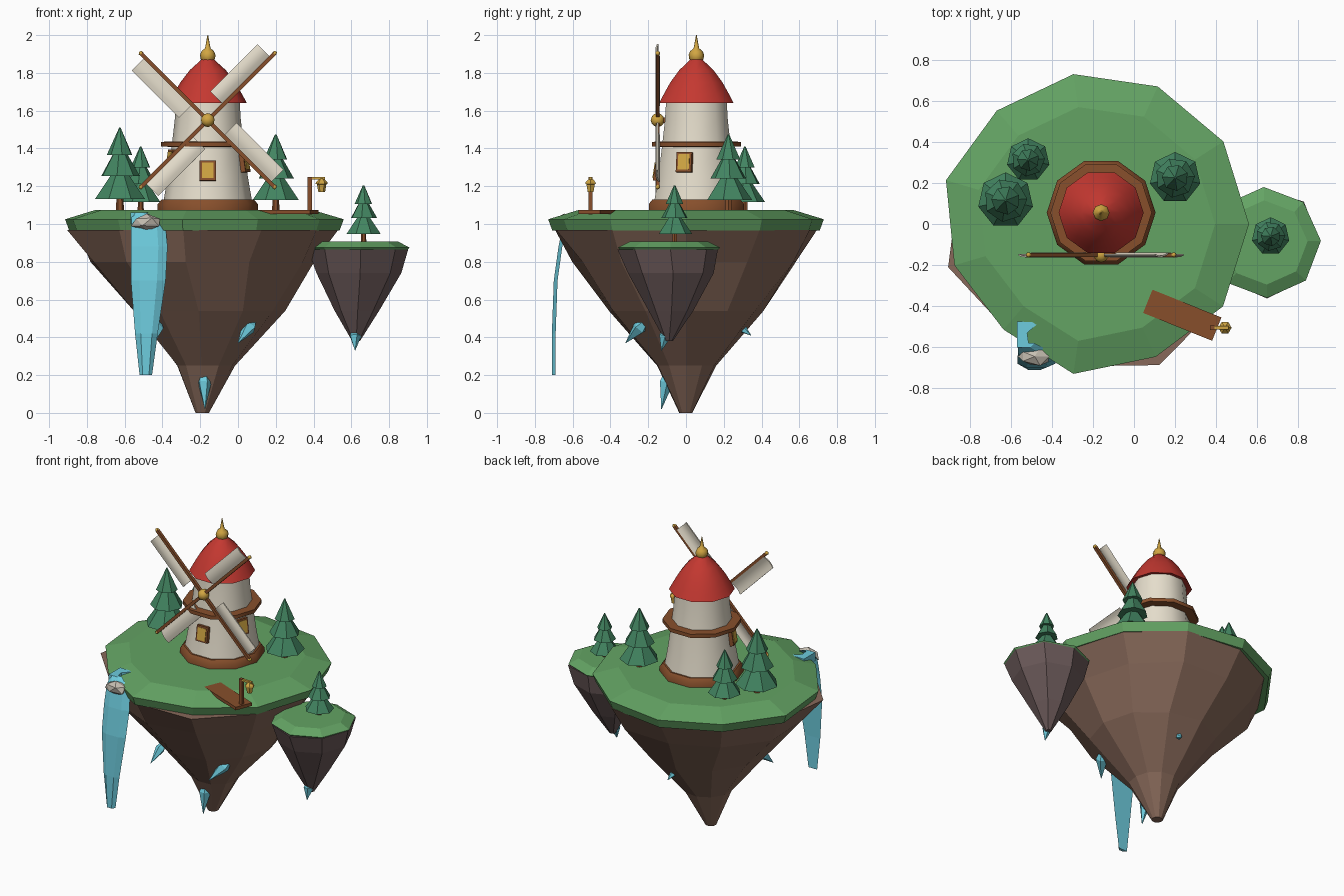
import bpy, bmesh, math, random
from mathutils import Vector, Matrix

random.seed(4)
if "Cube" in bpy.data.objects:
    bpy.data.objects.remove(bpy.data.objects["Cube"])


def material(name, *srgb):
    lin = [c / 12.92 if c <= 0.04 else ((c + 0.055) / 1.055) ** 2.4 for c in srgb]
    m = bpy.data.materials.new(name)
    m.use_nodes = True
    m.diffuse_color = (*lin, 1)
    bsdf = next(n for n in m.node_tree.nodes if n.type == 'BSDF_PRINCIPLED')
    bsdf.inputs["Base Color"].default_value = (*lin, 1)
    return m


GRASS = material("grass green", .39, .64, .39)
ROCK = material("brown rock", .53, .41, .35)
DARK = material("dark rock", .42, .35, .35)
WOOD = material("wood brown", .53, .31, .17)
CREAM = material("cream", .90, .87, .80)
RED = material("roof red", .77, .22, .19)
GOLD = material("gold", .82, .65, .26)
PINE = material("pine green", .26, .52, .38)
WATER = material("water cyan", .43, .80, .87)
STONE = material("pale stone", .78, .75, .70)


def finish(name, bm, mat, smooth=0):
    bmesh.ops.recalc_face_normals(bm, faces=bm.faces)
    mesh = bpy.data.meshes.new(name)
    bm.to_mesh(mesh)
    bm.free()
    mesh.materials.append(mat)
    ob = bpy.data.objects.new(name, mesh)
    bpy.context.collection.objects.link(ob)
    if smooth:
        bpy.ops.object.select_all(action='DESELECT')
        ob.select_set(True)
        bpy.context.view_layer.objects.active = ob
        bpy.ops.object.shade_smooth_by_angle(angle=math.radians(smooth))
    return ob


def loft(name, rings, mat, smooth=0):
    """Skin a stack of equal-sized point rings and cap both ends."""
    bm = bmesh.new()
    rows = [[bm.verts.new(p) for p in ring] for ring in rings]
    n = len(rows[0])
    for a, b in zip(rows, rows[1:]):
        for i in range(n):
            j = (i + 1) % n
            bm.faces.new((a[i], a[j], b[j], b[i]))
    bm.faces.new(rows[0])
    bm.faces.new(rows[-1])
    return finish(name, bm, mat, smooth)


def ring(centre, z, radius, n, radii=None, jitter=0, turn=0):
    pts = []
    for i in range(n):
        a = 2 * math.pi * i / n + turn
        r = radius * (radii[i] if radii else 1) * (1 + random.uniform(-jitter, jitter))
        pts.append(Vector((centre[0] + r * math.cos(a), centre[1] + r * math.sin(a), z)))
    return pts


def lathe(name, centre, profile, n, mat, smooth=0, turn=0):
    return loft(name, [ring(centre, z, r, n, turn=turn) for r, z in profile], mat, smooth)


def box(name, size, mat, matrix):
    bm = bmesh.new()
    bmesh.ops.create_cube(bm, size=1, matrix=matrix @ Matrix.Diagonal((*size, 1)))
    return finish(name, bm, mat)


def ball(name, pos, r, mat, scale=(1, 1, 1), smooth=0, div=2, jitter=0):
    bm = bmesh.new()
    bmesh.ops.create_icosphere(bm, subdivisions=div, radius=r)
    for v in bm.verts:
        v.co *= 1 + random.uniform(-jitter, jitter)
    bmesh.ops.transform(bm, verts=bm.verts,
                        matrix=Matrix.Translation(pos) @ Matrix.Diagonal((*scale, 1)))
    return finish(name, bm, mat, smooth)


def move(x, y, z):
    return Matrix.Translation((x, y, z))


# Main island: turf with a sloping rim, over a tapering rock
isle = (-.19, 0)
turf = [.75, .743, .736, .737, .73, .756, .713, .68, .737, .711, .741]
loft("main_turf", [ring(isle, z, r, 11, turf) for z, r in
                   ((.965, .97), (1.025, 1), (1.074, .78))], GRASS)
rim = [.72, .72, .72, .70, .68, .69, .745, .67, .70, .755, .72]
loft("main_rock", [ring(isle, .968, 1, 11, rim)] +
     [ring((isle[0] + dx, 0), z, r, 11, jitter=.04) for dx, z, r in
      ((0, .80, .61), (.04, .54, .41), (.02, .25, .16), (0, 0, .035))], ROCK)

# Small island
islet = (.64, -.09)
loft("small_turf", [ring(islet, z, r, 8, turn=.03) for z, r in
                    ((.86, .255), (.875, .27), (.908, .205))], GRASS)
loft("small_rock", [ring((islet[0] + dx, islet[1] + dy), z, r, 8, jitter=.03, turn=.03)
                    for dx, dy, z, r in
                    ((0, 0, .865, .265), (0, .015, .74, .228), (-.01, .01, .54, .12),
                     (-.015, 0, .38, .02))], DARK)

# Windmill tower
mill = (-.16, .055)
lathe("tower_base", mill, [(.265, 1.06), (.265, 1.105), (.245, 1.13)], 10, WOOD, 40)
lathe("tower_wall", mill, [(.238, 1.1), (.212, 1.25), (.19, 1.42), (.175, 1.55), (.168, 1.66)],
      10, CREAM, 40)
lathe("tower_gallery", mill, [(.18, 1.408), (.247, 1.41), (.247, 1.435), (.18, 1.437)],
      10, WOOD, 40)
lathe("roof", mill, [(.16, 1.655), (.207, 1.64), (.18, 1.69), (.145, 1.75),
                     (.095, 1.815), (.045, 1.86), (.03, 1.875)], 10, RED, 40)
lathe("roof_finial", mill, [(.03, 1.86), (.038, 1.875), (.041, 1.895), (.033, 1.915),
                            (.015, 1.93), (.011, 1.95), (.002, 2.0)], 8, GOLD, 50)

# Framed windows on three of the tower's flat sides
for label, deg, z in (("front", -90, 1.28), ("left", -18, 1.325), ("right", 198, 1.34)):
    reach = (.238 - (z - 1.1) * .15) * math.cos(math.pi / 10)
    m = (move(*mill, z) @ Matrix.Rotation(math.radians(deg), 4, 'Z')
         @ move(reach, 0, 0) @ Matrix.Rotation(-.15, 4, 'Y'))
    box(label + "_window_frame", (.045, .085, .105), WOOD, m)
    box(label + "_window_pane", (.009, .062, .083), GOLD, m @ move(.022, 0, 0))

# Sails: four spars, each with a bowed canvas on one side
hub = Vector((-.16, -.15, 1.55))
box("sail_shaft", (.03, .15, .03), WOOD, move(hub.x, hub.y + .075, hub.z))
ball("sail_hub", hub, .037, GOLD, smooth=50)
for k in range(4):
    a = math.radians(45 + 90 * k)
    u = Vector((math.cos(a), 0, math.sin(a)))
    v = Vector((-math.sin(a), 0, math.cos(a)))
    turn = move(*(hub + u * .25)) @ Matrix.Rotation(-a, 4, 'Y')
    box(f"sail_spar_{k}", (.5, .02, .02), WOOD, turn)
    ball(f"sail_knob_{k}", hub + u * .5, .014, GOLD, smooth=50, div=1)
    section = []
    for i in range(5):
        t = i / 4
        section.append((.008 + .09 * t, -.012 * math.sin(math.pi * t) - .008 * t + .004))
    section += [(s, d + .008) for s, d in reversed(section)]
    loft(f"sail_canvas_{k}", [[hub + u * w + v * s + Vector((0, d, 0)) for s, d in section]
                              for w in (.117, .47)], CREAM, 40)


# Pine trees with three stacked tiers
def pine(label, x, y, z, h):
    lathe(label + "_trunk", (x, y), [(.05 * h, z - .01), (.04 * h, z + .2 * h)], 6, WOOD)
    for i, (r, low, high) in enumerate(((.31, .14, .58), (.24, .42, .82), (.16, .67, 1))):
        lathe(f"{label}_tier_{i}", (x, y), [(r * h, z + low * h), (.004, z + high * h)],
              7, PINE, turn=math.pi / 2 + .3 * i)


for label, *spec in (("left_pine", -.625, .115, 1.07, .44), ("back_pine", -.515, .312, 1.07, .34),
                     ("right_pine", .2, .225, 1.07, .405), ("small_pine", .665, -.06, .905, .3)):
    pine(label, *spec)

# Plank and lantern post at the edge
box("plank", (.362, .122, .022), WOOD,
    move(.235, -.444, 1.064) @ Matrix.Rotation(math.radians(-22), 4, 'Z'))
box("lantern_post", (.022, .022, .2), WOOD, move(.38, -.505, 1.15))
box("lantern_arm", (.085, .016, .014), GOLD, move(.418, -.505, 1.242))
lathe("lantern", (.443, -.505), [(.018, 1.17), (.025, 1.21), (.032, 1.213), (.03, 1.222),
                                 (.008, 1.242)], 6, GOLD)

# Waterfall, its stream and the boulder at the lip
fall = []
for x, half, y, z in ((-.525, .04, -.59, 1.06), (-.475, .09, -.64, 1.0), (-.47, .097, -.665, .88),
                      (-.475, .092, -.69, .7), (-.485, .06, -.70, .42), (-.488, .033, -.70, .2)):
    fall.append([Vector((x + sx * half, y + sy * .01, z))
                 for sx, sy in ((-1, 1), (-.5, -1), (.5, -1), (1, 1))])
loft("waterfall", fall, WATER)
stream = [(-.57, -.475), (-.46, -.478), (-.52, -.53), (-.51, -.60), (-.57, -.60)]
loft("stream", [[Vector((x, y, z)) for x, y in stream] for z in (1.0, 1.06)], WATER)
ball("boulder", (-.483, -.645, 1.01), .084, STONE, (1.03, .56, .52), div=1, jitter=.1)


# Crystals: faceted spikes widest near the root
def crystal(label, root, tip, r):
    root, tip = Vector(root), Vector(tip)
    axis = tip - root
    m = Matrix.Translation(root) @ axis.to_track_quat('Z', 'Y').to_matrix().to_4x4()
    loft(label, [[m @ p for p in ring((0, 0), t * axis.length, s * r, 5)]
                 for t, s in ((0, .25), (.35, 1), (1, .03))], WATER)


for i, spec in enumerate((((.09, -.20, .50), (0, -.32, .37), .04),
                          ((-.18, -.09, .24), (-.175, -.13, .02), .038),
                          ((-.415, -.20, .49), (-.445, -.32, .37), .032),
                          ((-.12, .28, .46), (-.10, .345, .41), .022),
                          ((.62, -.10, .45), (.62, -.13, .33), .033))):
    crystal(f"crystal_{i}", *spec)
